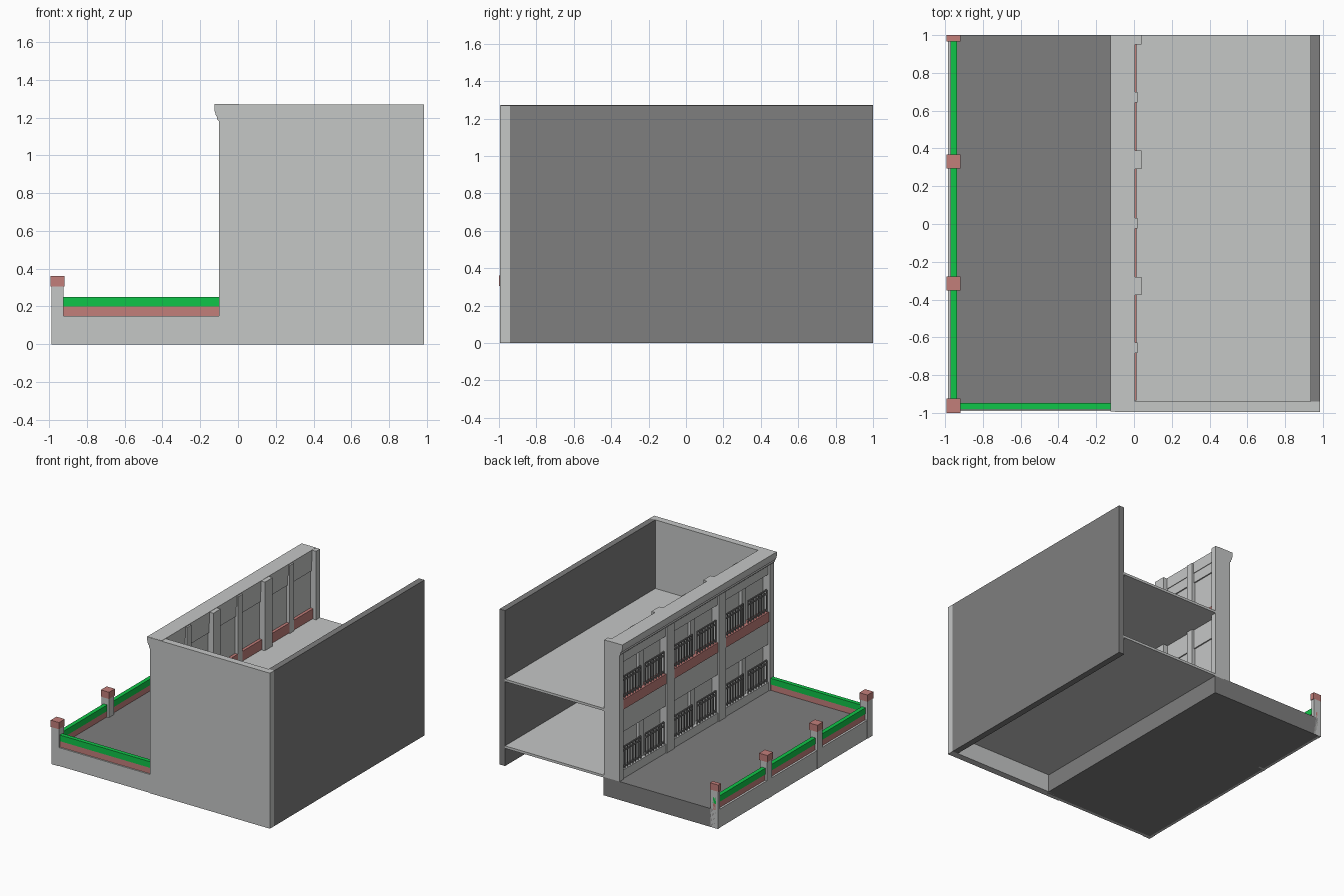
import bpy
import bmesh

cube = bpy.data.objects.get("Cube")
if cube:
    bpy.data.objects.remove(cube, do_unlink=True)


def material(name, rgb):
    m = bpy.data.materials.new(name)
    m.use_nodes = True
    m.diffuse_color = (*rgb, 1)
    m.node_tree.nodes["Principled BSDF"].inputs["Base Color"].default_value = (*rgb, 1)
    return m


LIGHT = material("light_grey", (0.56, 0.57, 0.565))
DARK = material("dark_grey", (0.21, 0.21, 0.21))
RED = material("brick_red", (0.54, 0.21, 0.195))
GREEN = material("green_paint", (0.005, 0.56, 0.065))


def finish(name, bm, mat):
    bmesh.ops.recalc_face_normals(bm, faces=bm.faces)
    mesh = bpy.data.meshes.new(name)
    bm.to_mesh(mesh)
    bm.free()
    mesh.materials.append(mat)
    obj = bpy.data.objects.new(name, mesh)
    bpy.context.collection.objects.link(obj)
    return obj


def boxes(name, mat, spans):
    """One object made of boxes, each given as x, y and z ranges."""
    bm = bmesh.new()
    for xs, ys, zs in spans:
        verts = bmesh.ops.create_cube(bm, size=1)["verts"]
        for v in verts:
            for axis, (lo, hi) in enumerate((xs, ys, zs)):
                v.co[axis] = lo if v.co[axis] < 0 else hi
    return finish(name, bm, mat)


def around(c, half):
    return (c - half, c + half)


# Yard and floors
GROUND = 0.15
FACE = -0.1
boxes("yard_slab", DARK, [((-0.965, 0.045), (-0.965, 1), (0, GROUND))])
boxes("ground_floor", LIGHT, [((-0.04, 0.94), (-0.94, 1), (0.145, 0.165))])
boxes("upper_floor", LIGHT, [((-0.04, 0.94), (-0.94, 1), (0.69, 0.71))])

# Outer walls
boxes("end_wall", LIGHT, [((FACE, 0.985), (-0.995, -0.94), (0, 1.27))])
boxes("rear_wall", DARK, [((0.935, 0.985), (-0.94, 1), (0, 1.27))])

# Boundary fence: base, red course and green capping on two sides
boxes("fence_base", LIGHT, [((-0.985, -0.965), (-0.99, 1), (0, GROUND)),
                            ((-0.965, FACE), (-0.99, -0.965), (0, GROUND))])
boxes("fence_red_course", RED, [((-0.968, -0.942), (-0.95, 1), (GROUND, 0.2)),
                                ((-0.95, FACE), (-0.978, -0.952), (GROUND, 0.2))])
boxes("fence_green_capping", GREEN, [((-0.972, -0.938), (-0.95, 1), (0.2, 0.25)),
                                     ((-0.95, FACE), (-0.982, -0.948), (0.2, 0.25))])
POSTS = [(-0.995, -0.93), (-0.348, -0.283), (0.298, 0.363), (0.97, 1)]
boxes("fence_posts", LIGHT, [((-0.988, -0.923), p, (0, 0.305)) for p in POSTS])
boxes("fence_post_caps", RED,
      [((-0.992, -0.918), (max(a - 0.005, -1), min(b + 0.005, 1)), (0.305, 0.36))
       for a, b in POSTS])

# Facade piers and the three bays between them
PIERS = [(-0.99, -0.935), (-0.375, -0.28), (0.29, 0.39), (0.95, 1)]
BAYS = [(PIERS[i][1], PIERS[i + 1][0]) for i in range(3)]
boxes("facade_piers", LIGHT,
      [((FACE, 0.04), p, (GROUND, 1.27)) for p in PIERS[1:]])
boxes("facade_panels", LIGHT,
      [((-0.04, -0.01), b, (GROUND, 1.2)) for b in BAYS])
boxes("mullions", LIGHT,
      [((-0.065, 0.018), around(sum(b) / 2, 0.028), (GROUND, 1.265)) for b in BAYS])
boxes("sills", LIGHT, [((-0.092, 0.01), b, (GROUND, 0.22)) for b in BAYS])
boxes("spandrels", LIGHT, [((-0.088, 0), b, (0.53, 0.72)) for b in BAYS])
boxes("red_bands", RED, [((-0.095, 0.014), b, (0.715, 0.795)) for b in BAYS])
boxes("top_beams", LIGHT, [((-0.088, 0), b, (1.1, 1.2)) for b in BAYS])

# Cornice: stepped profile swept along the facade
profile = [(0.005, 1.18), (-0.1, 1.18), (-0.11, 1.19), (-0.11, 1.205), (-0.117, 1.21),
           (-0.125, 1.24), (-0.125, 1.272), (0.005, 1.272)]
bm = bmesh.new()
face = bm.faces.new([bm.verts.new((x, -0.993, z)) for x, z in profile])
ext = bmesh.ops.extrude_face_region(bm, geom=[face])["geom"]
for v in ext:
    if isinstance(v, bmesh.types.BMVert):
        v.co.y = 1
finish("cornice", bm, LIGHT)

# Railings, two per bay on each storey
rails = []
for lo, hi in BAYS:
    mid = (lo + hi) / 2
    for a, b in ((lo + 0.01, mid - 0.03), (mid + 0.03, hi - 0.01)):
        for z in (0.24, 0.815):
            top = z + 0.16
            for h in (z, top - 0.03, top):
                rails.append(((-0.086, -0.076), (a, b), around(h, 0.005)))
            for i in range(8):
                y = a + (b - a) * i / 7
                rails.append(((-0.084, -0.078), around(y, 0.004), (z - 0.03, top)))
boxes("balcony_railings", DARK, rails)
